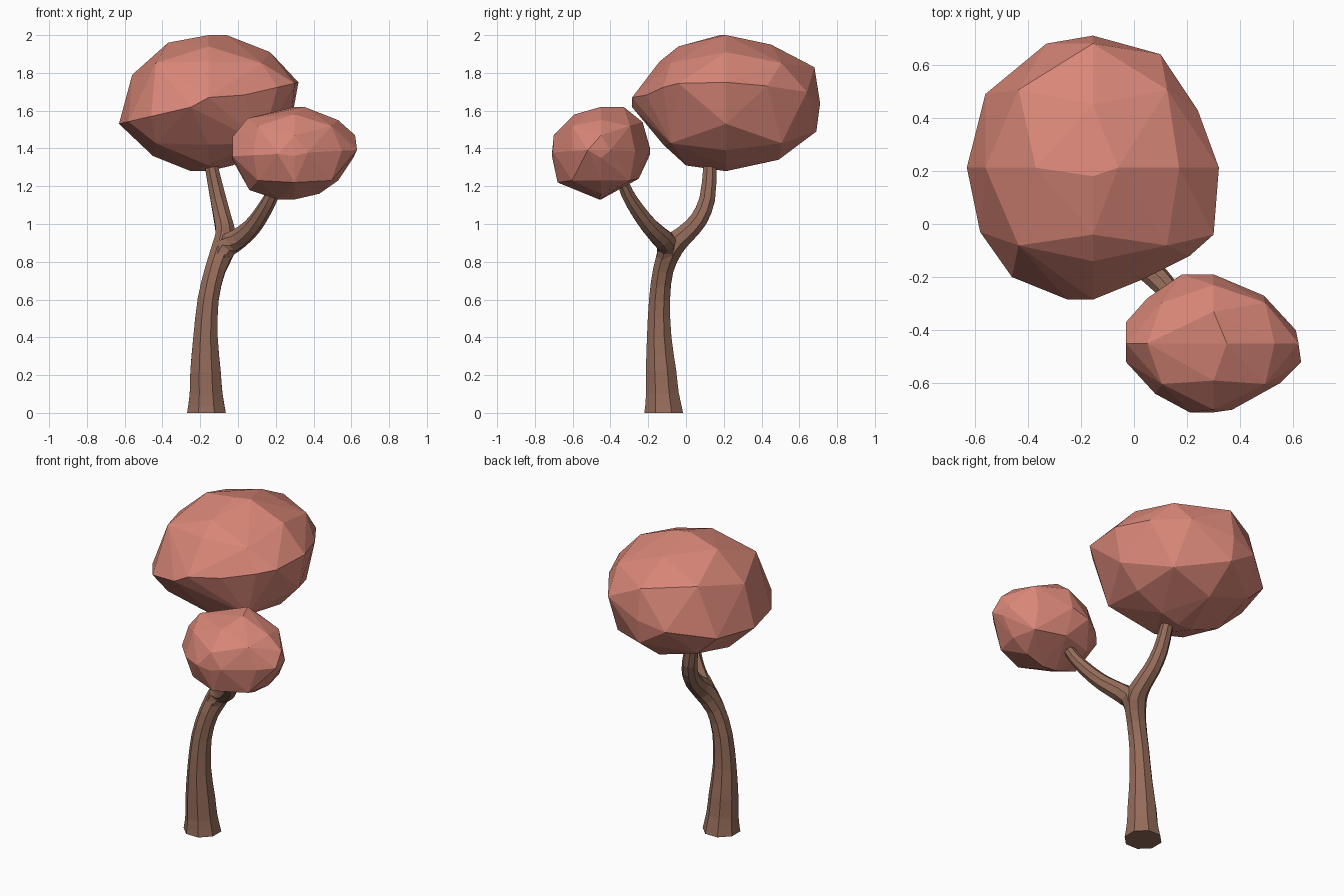
import bpy, bmesh, math
from itertools import product
from mathutils import Vector

if "Cube" in bpy.data.objects:
    bpy.data.objects.remove(bpy.data.objects["Cube"])


def material(name, rgb):
    m = bpy.data.materials.new(name)
    m.diffuse_color = (*rgb, 1)
    m.use_nodes = True
    m.node_tree.nodes["Principled BSDF"].inputs["Base Color"].default_value = m.diffuse_color
    return m


BARK = material("brown bark", (0.30, 0.15, 0.102))
LEAF = material("salmon leaves", (0.69, 0.24, 0.186))


def finish(bm, name, mat):
    bmesh.ops.recalc_face_normals(bm, faces=bm.faces)
    me = bpy.data.meshes.new(name)
    bm.to_mesh(me)
    bm.free()
    me.materials.append(mat)
    ob = bpy.data.objects.new(name, me)
    bpy.context.collection.objects.link(ob)
    return ob


def smooth_path(path):
    """Insert a Catmull-Rom midpoint between all stations."""
    p = [Vector(s) for s in path]
    out = []
    for i in range(len(p) - 1):
        a, d = p[max(i - 1, 0)], p[min(i + 2, len(p) - 1)]
        out += [p[i], (p[i] + p[i + 1]) * 0.5625 - (a + d) * 0.0625]
    return out + [p[-1]]


def limb(name, path, sides=8):
    """Tapered tube through (x, y, z, radius) stations, rings square to the path."""
    bm = bmesh.new()
    path = smooth_path(path)
    pts = [Vector(p[:3]) for p in path]
    rings = []
    for i, p in enumerate(pts):
        t = (pts[min(i + 1, len(pts) - 1)] - pts[max(i - 1, 0)]).normalized()
        if p.z == 0:
            t = Vector((0, 0, 1))
        u = (Vector((1, 0, 0)) - t * t.x).normalized()
        v = t.cross(u)
        ring = []
        for k in range(sides):
            a = math.tau * (k + 0.5) / sides
            ring.append(bm.verts.new(p + (u * math.cos(a) + v * math.sin(a)) * path[i][3]))
        rings.append(ring)
    for a, b in zip(rings, rings[1:]):
        for k in range(sides):
            n = (k + 1) % sides
            bm.faces.new((a[k], a[n], b[n], b[k]))
    bm.faces.new(rings[0])
    bm.faces.new(rings[-1])
    return finish(bm, name, BARK)


def crown(name, low, high, front, side, top, tilt):
    """Faceted hull around three outlines (xz, yz, xy) plus eight corner points."""
    low, high = Vector(low), Vector(high)
    c, r = (low + high) / 2, (high - low) / 2
    pts = [Vector((x, c.y, z)) for x, z in front]
    pts += [Vector((c.x, y, z)) for y, z in side]
    pts += [Vector((x, y, c.z + tilt * (x - c.x))) for x, y in top]
    for sx, sy, sz in product((-1, 1), repeat=3):
        pts.append(c + Vector((sx * r.x, sy * r.y, sz * r.z)) * 0.59)
    bm = bmesh.new()
    for p in pts:
        bm.verts.new(p)
    bmesh.ops.remove_doubles(bm, verts=bm.verts, dist=r.z * 0.2)
    bmesh.ops.convex_hull(bm, input=bm.verts)
    bmesh.ops.delete(bm, geom=[v for v in bm.verts if not v.link_faces], context='VERTS')
    return finish(bm, name, LEAF)


# trunk bending into the rear branch
limb("trunk_and_rear_branch", [
    (-0.167, -0.118, 0.0, 0.111), (-0.169, -0.125, 0.1, 0.094),
    (-0.172, -0.132, 0.22, 0.087), (-0.172, -0.142, 0.4, 0.070),
    (-0.158, -0.140, 0.6, 0.060), (-0.120, -0.120, 0.76, 0.058),
    (-0.073, -0.072, 0.88, 0.066), (-0.066, -0.005, 0.945, 0.056),
    (-0.080, 0.065, 1.02, 0.050), (-0.104, 0.112, 1.13, 0.045),
    (-0.138, 0.126, 1.29, 0.038), (-0.150, 0.126, 1.36, 0.034)])

# front branch growing out of the fork
limb("front_branch", [
    (-0.120, -0.120, 0.76, 0.048), (-0.065, -0.095, 0.875, 0.062),
    (0.005, -0.130, 0.925, 0.056), (0.075, -0.190, 0.985, 0.048),
    (0.135, -0.255, 1.07, 0.042), (0.185, -0.310, 1.16, 0.036),
    (0.225, -0.345, 1.25, 0.031)])

# leaf crowns
crown("large_crown", (-0.63, -0.285, 1.28), (0.32, 0.71, 2.0),
      [(-0.63, 1.53), (-0.56, 1.79), (-0.37, 1.96), (-0.06, 2.0), (0.17, 1.91),
       (0.32, 1.75), (0.28, 1.53), (0.15, 1.39), (-0.03, 1.31), (-0.25, 1.28),
       (-0.45, 1.36)],
      [(-0.285, 1.67), (-0.14, 1.86), (-0.04, 1.94), (0.18, 2.0), (0.45, 1.95),
       (0.68, 1.83), (0.71, 1.64), (0.69, 1.49), (0.49, 1.34), (0.21, 1.28),
       (0.0, 1.31), (-0.12, 1.42)],
      [(-0.63, 0.27), (-0.56, 0.49), (-0.33, 0.68), (-0.15, 0.71), (0.10, 0.64),
       (0.24, 0.43), (0.32, 0.16), (0.30, -0.04), (0.21, -0.12), (0.03, -0.21),
       (-0.25, -0.285), (-0.46, -0.20), (-0.58, -0.03)], 0.23)
crown("small_crown", (-0.03, -0.71, 1.13), (0.63, -0.19, 1.62),
      [(-0.03, 1.46), (0.05, 1.56), (0.35, 1.62), (0.53, 1.55), (0.62, 1.47),
       (0.61, 1.35), (0.53, 1.23), (0.43, 1.16), (0.21, 1.13), (0.06, 1.18),
       (-0.03, 1.34)],
      [(-0.71, 1.36), (-0.70, 1.47), (-0.59, 1.58), (-0.33, 1.62), (-0.23, 1.54),
       (-0.19, 1.40), (-0.25, 1.24), (-0.46, 1.13), (-0.68, 1.22)],
      [(-0.03, -0.37), (-0.03, -0.52), (0.08, -0.64), (0.21, -0.71), (0.37, -0.70),
       (0.55, -0.60), (0.63, -0.52), (0.61, -0.40), (0.49, -0.27), (0.34, -0.21),
       (0.18, -0.19), (0.05, -0.28)], 0.05)
